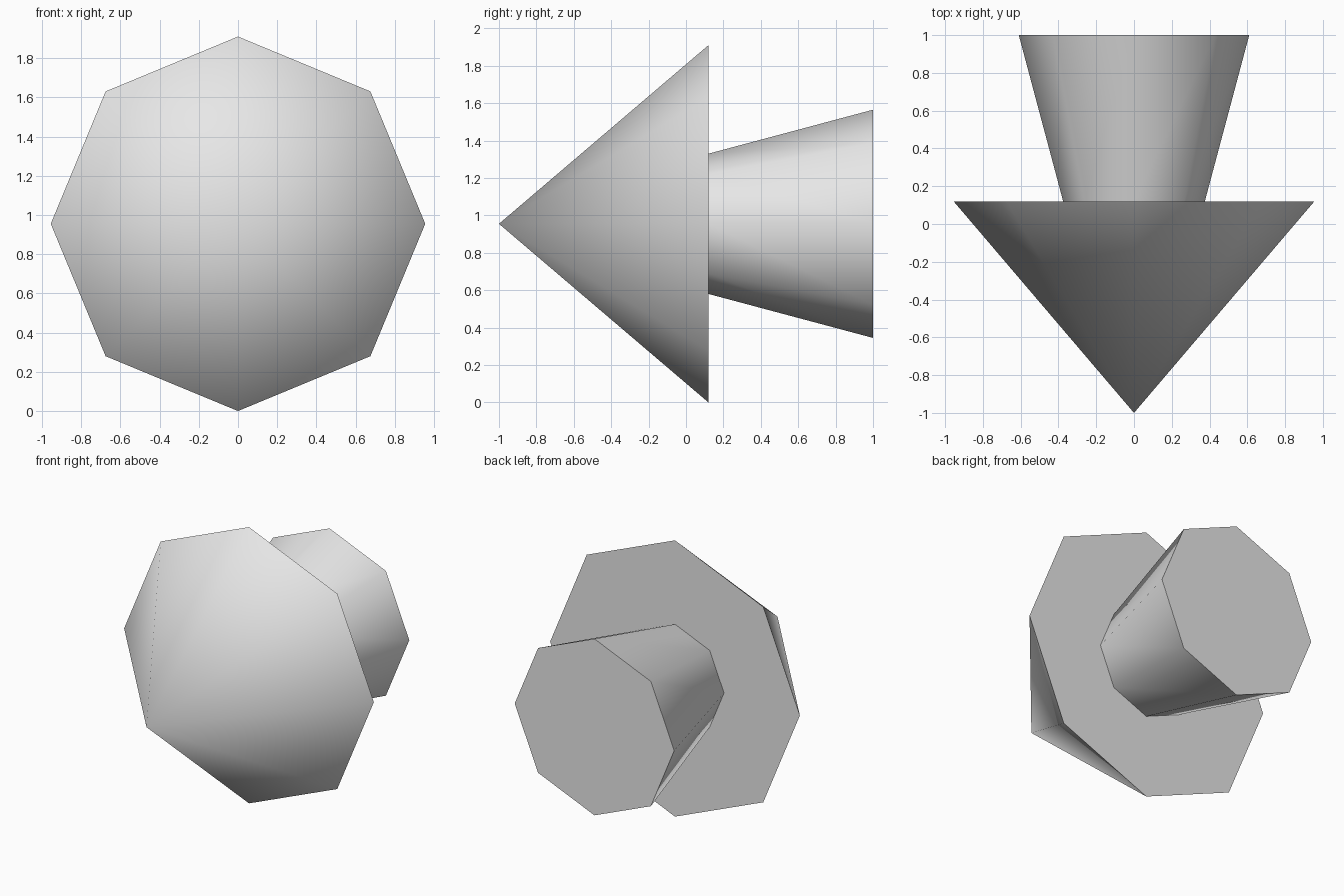
import bpy, bmesh, math
from mathutils import Matrix, Vector

if "Cube" in bpy.data.objects:
    bpy.data.objects.remove(bpy.data.objects["Cube"])

SIDES = 8
AXIS_Z = 0.955

grey = bpy.data.materials.new("light grey")
grey.diffuse_color = (0.8, 0.8, 0.8, 1)
grey.use_nodes = True
grey.node_tree.nodes["Principled BSDF"].inputs["Base Color"].default_value = grey.diffuse_color


def ring(bm, y, r):
    """Octagon around the y axis, corner at the top."""
    return [bm.verts.new((r * math.sin(2 * math.pi * i / SIDES), y,
                          AXIS_Z + r * math.cos(2 * math.pi * i / SIDES)))
            for i in range(SIDES)]


def bridge(bm, a, b):
    for i in range(SIDES):
        j = (i + 1) % SIDES
        bm.faces.new((a[i], a[j], b[j], b[i]))


# Arrow: pointed head, flat shoulder and flared shaft as one closed solid
bm = bmesh.new()
tip = bm.verts.new((0, -1, AXIS_Z))
head = ring(bm, 0.12, 0.955)
neck = ring(bm, 0.12, 0.375)
tail = ring(bm, 1.0, 0.61)
for i in range(SIDES):
    bm.faces.new((tip, head[(i + 1) % SIDES], head[i]))
bridge(bm, head, neck)
bridge(bm, neck, tail)
bm.faces.new(tail)
bmesh.ops.recalc_face_normals(bm, faces=bm.faces)

mesh = bpy.data.meshes.new("arrow")
bm.to_mesh(mesh)
bm.free()
mesh.materials.append(grey)
arrow = bpy.data.objects.new("arrow", mesh)
bpy.context.collection.objects.link(arrow)

# Smooth round the sides, sharp at the rims
bpy.context.view_layer.objects.active = arrow
arrow.select_set(True)
bpy.ops.object.shade_smooth_by_angle(angle=math.radians(50))
